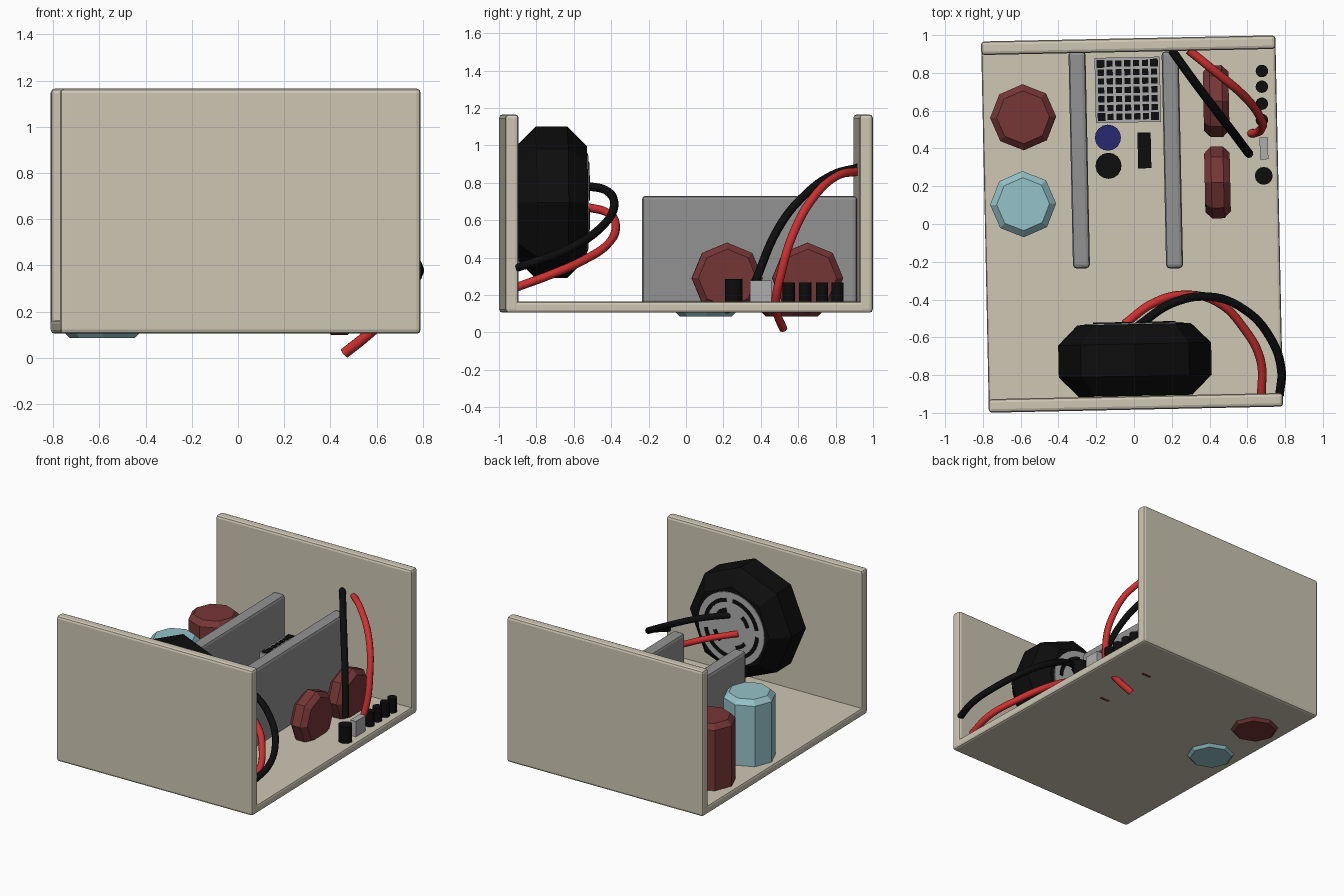
import bpy, bmesh, math
from mathutils import Matrix, Vector

if "Cube" in bpy.data.objects:
    bpy.data.objects.remove(bpy.data.objects["Cube"])

TILT = math.radians(1.2)          # whole unit sits slightly turned
RZ = Matrix.Rotation(TILT, 4, 'Z')


def mat(name, r, g, b):
    m = bpy.data.materials.new(name)
    m.diffuse_color = (r, g, b, 1)
    m.use_nodes = True
    m.node_tree.nodes["Principled BSDF"].inputs["Base Color"].default_value = m.diffuse_color
    return m


BEIGE = mat("beige_case", 0.62, 0.57, 0.46)
GREY = mat("sink_grey", 0.29, 0.29, 0.29)
SILVER = mat("light_grey", 0.42, 0.42, 0.43)
BLACK = mat("black", 0.004, 0.004, 0.004)
MAROON = mat("dark_red", 0.18, 0.037, 0.037)
CYAN = mat("pale_cyan", 0.30, 0.54, 0.58)
RED = mat("wire_red", 0.62, 0.03, 0.03)
NAVY = mat("navy", 0.022, 0.022, 0.16)


def finish(name, bm, material, matrix=Matrix()):
    bmesh.ops.recalc_face_normals(bm, faces=bm.faces)
    me = bpy.data.meshes.new(name)
    bm.to_mesh(me)
    bm.free()
    me.materials.append(material)
    ob = bpy.data.objects.new(name, me)
    bpy.context.collection.objects.link(ob)
    ob.matrix_world = matrix
    return ob


def box(name, centre, size, material, bevel=0.0, segments=2):
    bm = bmesh.new()
    bmesh.ops.create_cube(bm, size=1, matrix=Matrix.Diagonal((*size, 1)))
    ob = finish(name, bm, material, Matrix.Translation(centre) @ RZ)
    if bevel:
        mod = ob.modifiers.new("bevel", 'BEVEL')
        mod.width, mod.segments = bevel, segments
    return ob


def drum(name, centre, radius, length, chamfer, material, axis='Z', sides=8):
    """Chamfered prism, centred, corners on the axes."""
    h = length / 2
    profile = [(radius - chamfer, -h), (radius, -h + chamfer),
               (radius, h - chamfer), (radius - chamfer, h)]
    if chamfer == 0:
        profile = [(radius, -h), (radius, h)]
    bm = bmesh.new()
    rings = [[bm.verts.new((r * math.cos(math.tau * i / sides),
                            r * math.sin(math.tau * i / sides), z))
              for i in range(sides)] for r, z in profile]
    for a, b in zip(rings, rings[1:]):
        for i in range(sides):
            j = (i + 1) % sides
            bm.faces.new((a[i], a[j], b[j], b[i]))
    bm.faces.new(rings[0])
    bm.faces.new(rings[-1])
    turn = {'Z': Matrix(), 'X': Matrix.Rotation(math.pi / 2, 4, 'Y'),
            'Y': Matrix.Rotation(-math.pi / 2, 4, 'X')}[axis]
    return finish(name, bm, material, Matrix.Translation(centre) @ RZ @ turn)


def wire(name, points, material, radius=0.023):
    cu = bpy.data.curves.new(name, 'CURVE')
    cu.dimensions = '3D'
    cu.bevel_depth, cu.bevel_resolution, cu.resolution_u = radius, 2, 6
    cu.use_fill_caps = True
    sp = cu.splines.new('BEZIER')
    sp.bezier_points.add(len(points) - 1)
    for bp, p in zip(sp.bezier_points, points):
        bp.co = p
        bp.handle_left_type = bp.handle_right_type = 'AUTO'
    cu.materials.append(material)
    ob = bpy.data.objects.new(name, cu)
    bpy.context.collection.objects.link(ob)


# Case: floor tray and the two end walls
mid = Vector((-0.01, 0, 0))
box("floor", mid + Vector((0, 0, 0.135)), (1.558, 1.96, 0.06), BEIGE, 0.015)
for side, name in ((-1, "front_wall"), (1, "back_wall")):
    box(name, mid + RZ @ Vector((0, side * 0.947, 0.635)), (1.56, 0.072, 1.06), BEIGE, 0.018)

# Heat sink plates
for x, name in ((-0.29, "left_heat_sink"), (0.203, "right_heat_sink")):
    box(name, (x, 0.34, 0.44), (0.09, 1.15, 0.58), GREY, 0.02)

# Large capacitors, poking through the floor
drum("red_capacitor", (-0.587, 0.565, 0.363), 0.175, 0.555, 0.035, MAROON)
drum("cyan_capacitor", (-0.587, 0.105, 0.363), 0.175, 0.555, 0.035, CYAN)

# Coils standing on edge
for i, (x, y) in enumerate(((0.435, 0.65), (0.442, 0.22))):
    drum(f"coil_{i}", (x, y, 0.29), 0.19, 0.135, 0.035, MAROON, 'X')

# Transformer block with a grid of dark squares on top
centre = Vector((-0.033, 0.71, 0.31))
box("transformer", centre, (0.345, 0.345, 0.31), SILVER)
bm = bmesh.new()
n, pitch = 7, 0.047
for i in range(n):
    for j in range(n):
        corner = i in (0, n - 1) and j in (0, n - 1)
        s = 0.042 if corner else 0.033
        bmesh.ops.create_cube(bm, size=1, matrix=Matrix.Translation(
            ((i - 3) * pitch, (j - 3) * pitch, 0.157)) @ Matrix.Diagonal((s, s, 0.006, 1)))
finish("transformer_squares", bm, BLACK, Matrix.Translation(centre) @ RZ)

# Small parts on the board
drum("blue_capacitor", (-0.138, 0.457, 0.245), 0.069, 0.17, 0, NAVY, sides=16)
drum("black_capacitor", (-0.135, 0.308, 0.245), 0.069, 0.17, 0, BLACK, sides=16)
box("chip", (0.055, 0.39, 0.22), (0.07, 0.19, 0.12), BLACK)
for i, y in enumerate((0.81, 0.727, 0.637, 0.55)):
    drum(f"small_capacitor_{i}", (0.677, y, 0.213), 0.033, 0.11, 0, BLACK, sides=16)
drum("corner_capacitor", (0.687, 0.255, 0.22), 0.047, 0.13, 0, BLACK, sides=16)
box("connector", (0.688, 0.4, 0.218), (0.044, 0.115, 0.12), SILVER)

# Fan: body, face plate and slotted ring
fan = Vector((0.005, -0.72, 0.695))
drum("fan_body", fan, 0.405, 0.38, 0.105, BLACK, 'Y')
drum("fan_face", fan + RZ @ Vector((0, 0.192, 0)), 0.262, 0.008, 0, SILVER, 'Y', 32)
bm = bmesh.new()
for radius, count, gap in ((0.205, 48, 12), (0.135, 32, 8)):
    for k in range(count):
        if k % gap < 2 or (radius < 0.2 and k % gap > 4):
            continue
        step = math.tau / count
        bmesh.ops.create_cube(bm, size=1, matrix=Matrix.Rotation(k * step, 4, 'Y')
                              @ Matrix.Translation((radius, 0.199, 0))
                              @ Matrix.Diagonal((0.026, 0.006, radius * step * 1.08, 1)))
finish("fan_slots", bm, BLACK, Matrix.Translation(fan) @ RZ)

# Wires
wire("fan_red_wire", [(-0.05, -0.53, 0.67), (0.1, -0.42, 0.64), (0.27, -0.375, 0.57),
                      (0.45, -0.42, 0.47), (0.58, -0.55, 0.385), (0.67, -0.72, 0.31),
                      (0.675, -0.91, 0.24)], RED)
wire("fan_black_wire", [(0.02, -0.54, 0.785), (0.2, -0.42, 0.755), (0.4, -0.385, 0.67),
                        (0.58, -0.45, 0.565), (0.72, -0.6, 0.46), (0.78, -0.77, 0.39),
                        (0.77, -0.91, 0.345)], BLACK)
wire("board_red_wire", [(0.29, 0.92, 0.86), (0.42, 0.815, 0.84), (0.58, 0.68, 0.72),
                        (0.665, 0.57, 0.52), (0.675, 0.505, 0.3), (0.63, 0.48, 0.17),
                        (0.56, 0.487, 0.1), (0.46, 0.52, 0.02)], RED)
wire("board_black_wire", [(0.2, 0.92, 0.88), (0.3, 0.78, 0.84), (0.42, 0.62, 0.72),
                          (0.52, 0.49, 0.55), (0.61, 0.37, 0.27)], BLACK)
